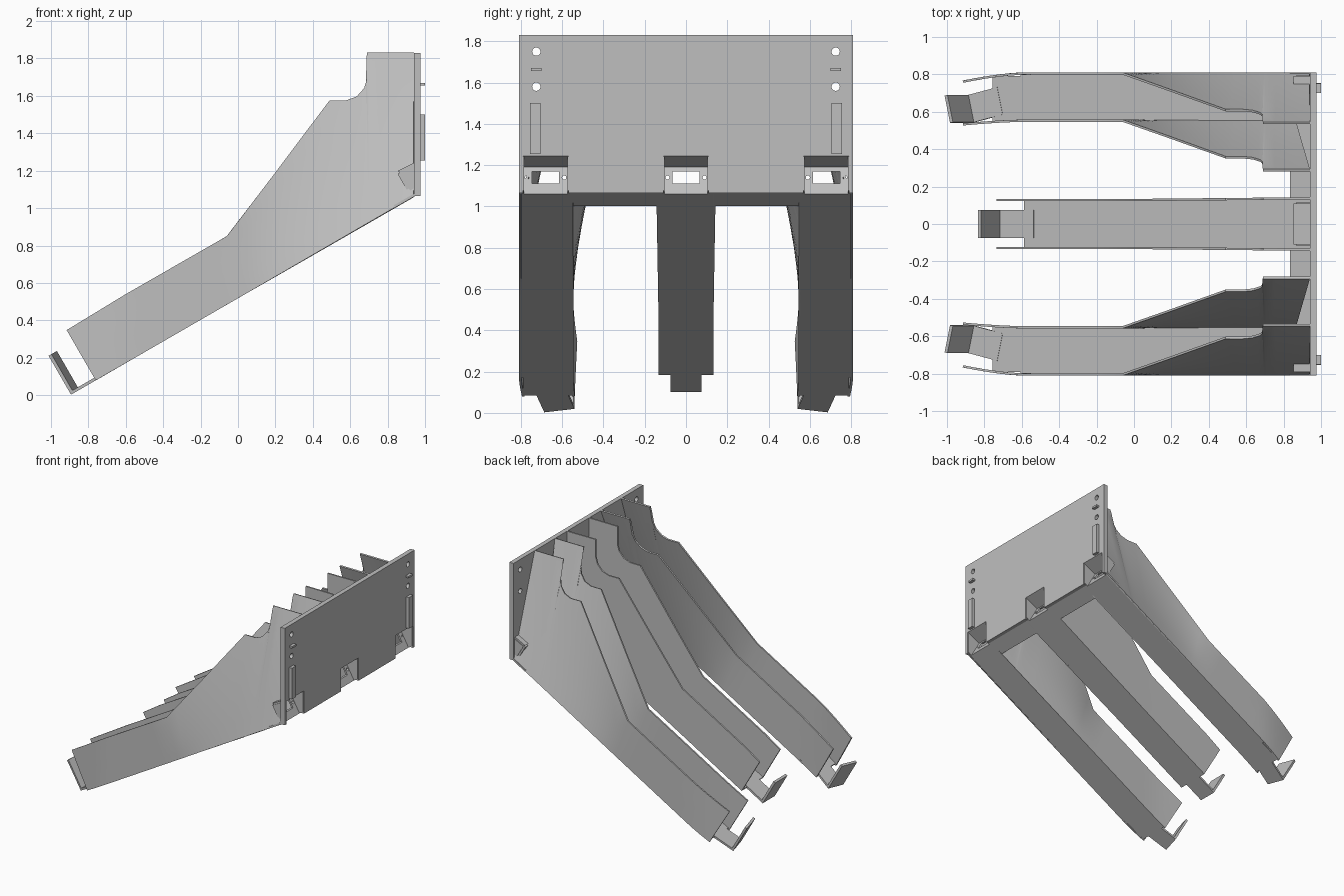
import bpy, bmesh, math
from mathutils import Matrix, Vector

if "Cube" in bpy.data.objects:
    bpy.data.objects.remove(bpy.data.objects["Cube"], do_unlink=True)

grey = bpy.data.materials.new("light_grey")
grey.use_nodes = True
grey.diffuse_color = (0.52, 0.52, 0.52, 1)
grey.node_tree.nodes["Principled BSDF"].inputs["Base Color"].default_value = (0.52, 0.52, 0.52, 1)

SLOPE = math.tan(math.radians(30))
DOWN = Vector((-math.cos(math.radians(30)), 0, -0.5))   # along the floor to the tip
UP = Vector((-0.5, 0, math.cos(math.radians(30))))      # square to the floor


def floor_z(x):
    return 0.518 + SLOPE * x


def finish(name, bm):
    bmesh.ops.recalc_face_normals(bm, faces=bm.faces)
    mesh = bpy.data.meshes.new(name)
    bm.to_mesh(mesh)
    bm.free()
    obj = bpy.data.objects.new(name, mesh)
    mesh.materials.append(grey)
    bpy.context.collection.objects.link(obj)
    return obj


def prism(name, profile, y0, y1, matrix=None):
    """Extrude an xz profile from y0 to y1."""
    bm = bmesh.new()
    face = bm.faces.new([bm.verts.new((x, y0, z)) for x, z in profile])
    new = bmesh.ops.extrude_face_region(bm, geom=[face])["geom"]
    bmesh.ops.translate(bm, vec=(0, y1 - y0, 0),
                        verts=[v for v in new if isinstance(v, bmesh.types.BMVert)])
    if matrix:
        bm.transform(matrix)
    return finish(name, bm)


def box(name, x0, x1, y0, y1, z0, z1):
    return prism(name, [(x0, z0), (x1, z0), (x1, z1), (x0, z1)], y0, y1)


def rod(name, y, z, radius):
    bm = bmesh.new()
    bmesh.ops.create_cone(bm, cap_ends=True, segments=24, radius1=radius, radius2=radius, depth=0.4,
                          matrix=Matrix.Translation((0.95, y, z)) @ Matrix.Rotation(math.pi / 2, 4, 'Y'))
    return finish(name, bm)


def apply_modifier(obj, mod):
    with bpy.context.temp_override(object=obj, active_object=obj):
        bpy.ops.object.modifier_apply(modifier=mod.name)


def cut(obj, cutters):
    for c in cutters:
        mod = obj.modifiers.new("cut", 'BOOLEAN')
        mod.object, mod.solver = c, 'EXACT'
        apply_modifier(obj, mod)


def discard(cutters):
    for c in cutters:
        bpy.data.objects.remove(c, do_unlink=True)


# Wall outline: matching points along the bottom and the top edge
TOP = [(-0.6, 0.54), (-0.06, 0.85), (0.2, 1.19), (0.49, 1.575), (0.58, 1.575),
       (0.635, 1.595), (0.675, 1.64), (0.69, 1.69), (0.69, 1.83)]
BOTTOM = [-0.45, 0.05, 0.28, 0.52, 0.6, 0.645, 0.675, 0.695, 0.71]


def wall(name, tip_x, rear_x, y_of):
    """Ruled sheet between floor line and top edge; y_of(x, t, top_z) places it."""
    tip = Vector((tip_x, 0, floor_z(tip_x)))
    high = tip + UP * 0.31
    tops = [(high.x, high.z)] + TOP + [(0.94, 1.83)]
    bottoms = [tip_x] + BOTTOM + [rear_x]
    pairs = []
    for i in range(len(tops) - 1):
        for k in range(4):
            f = k / 4
            pairs.append((Vector(tops[i]).lerp(Vector(tops[i + 1]), f),
                          bottoms[i] + (bottoms[i + 1] - bottoms[i]) * f))
    pairs.append((Vector(tops[-1]), bottoms[-1]))
    bm, rows, steps = bmesh.new(), [], 6
    for top, bx in pairs:
        low = Vector((bx, floor_z(bx)))
        row = []
        for j in range(steps + 1):
            t = j / steps
            p = low.lerp(top, t)
            row.append(bm.verts.new((p.x, y_of(p.x, t, top.y), p.y)))
        rows.append(row)
    for a, b in zip(rows, rows[1:]):
        for j in range(steps):
            bm.faces.new((a[j], b[j], b[j + 1], a[j + 1]))
    obj = finish(name, bm)
    mod = obj.modifiers.new("thickness", 'SOLIDIFY')
    mod.thickness, mod.offset = 0.012, 0
    apply_modifier(obj, mod)
    bpy.ops.object.select_all(action='DESELECT')
    obj.select_set(True)
    bpy.context.view_layer.objects.active = obj
    bpy.ops.object.shade_smooth_by_angle(angle=math.radians(30))
    return obj


def leaning(side, base, bend):
    """Wall that leans to the centre at the rear and bends in at the tip."""
    def y_of(x, t, top_z):
        lean = max(0, top_z - 0.85) * 0.27 * t
        curl = bend * (max(0, -0.6 - x) / 0.3) ** 1.5
        return side * (base - lean - curl)
    return y_of


def slab(name, x0, x1, y0, y1):
    t = UP * 0.014
    return prism(name, [(x0, floor_z(x0)), (x1, floor_z(x1)),
                        (x1 + t.x, floor_z(x1) + t.z), (x0 + t.x, floor_z(x0) + t.z)], y0, y1)


def hook(name, tip_x, y, width, length, lip, turn=0):
    """Tongue past the channel tip with an upturned lip."""
    tip = Vector((tip_x, 0, floor_z(tip_x)))
    shape = [(-0.06, 0), (length, 0), (length, lip), (length - 0.018, lip),
             (length - 0.018, 0.016), (-0.06, 0.016)]
    pts = [tip + DOWN * s + UP * n for s, n in shape]
    pivot = Matrix.Translation((tip.x, y, tip.z))
    spin = pivot @ Matrix.Rotation(turn, 4, UP) @ pivot.inverted()
    prism(name, [(p.x, p.z) for p in pts], y - width / 2, y + width / 2, spin)


# Sockets cut in the lower edge of the plate
CENTRES = {"right": -0.68, "middle": 0, "left": 0.68}
POCKET = [(0.96, 1.025), (0.865, 1.19), (0.975, 1.245), (1.1, 1.31), (1.1, 1.025)]
pockets = [prism("pocket_cutter", POCKET, y - 0.11, y + 0.11) for y in CENTRES.values()]

# Back plate with mounting holes and raised tabs
plate = box("back_plate", 0.94, 0.976, -0.81, 0.81, 1.065, 1.83)
holes = [rod("hole_cutter", s * 0.725, z, 0.02) for s in (-1, 1) for z in (1.58, 1.75)]
cut(plate, pockets + holes)
discard(holes)
for side, s in (("right", -1), ("left", 1)):
    box(side + "_long_tab", 0.97, 1.0, s * 0.73 - 0.025, s * 0.73 + 0.025, 1.255, 1.5)
    box(side + "_short_tab", 0.97, 1.0, s * 0.725 - 0.025, s * 0.725 + 0.025, 1.655, 1.67)

# Cross floor under the plate
cut(slab("cross_floor", 0.84, 0.976, -0.81, 0.81), pockets)

# Socket linings: pierced frame, roof and cheeks
for side, y in CENTRES.items():
    frame = prism(side + "_socket_frame",
                  [(0.94, 1.06), (0.865, 1.19), (0.853, 1.183), (0.928, 1.053)], y - 0.11, y + 0.11)
    cutters = [box("window_cutter", 0.8, 1.1, y - 0.065, y + 0.065, 1.11, 1.17),
               rod("screw_cutter", y - 0.09, 1.14, 0.01), rod("screw_cutter", y + 0.09, 1.14, 0.01)]
    cut(frame, cutters)
    discard(cutters)
    prism(side + "_socket_roof", [(0.865, 1.19), (0.975, 1.245), (0.965, 1.255), (0.853, 1.198)],
          y - 0.11, y + 0.11)
    for label, e in (("right", -0.11), ("left", 0.11)):
        prism(side + "_socket_" + label + "_cheek",
              [(0.94, 1.06), (0.865, 1.19), (0.97, 1.243), (0.97, 1.077)], y + e - 0.005, y + e + 0.005)

# Outer channels
for side, s in (("right", -1), ("left", 1)):
    outer = wall(side + "_outer_wall", -0.76, 0.94, leaning(s, 0.804, 0.04))
    cut(outer, pockets)
    wall(side + "_inner_wall", -0.76, 0.865, leaning(s, 0.552, 0.018))
    lo, hi = sorted((s * 0.55, s * 0.805))
    slab(side + "_channel_floor", -0.6, 0.84, lo, hi)
    lo, hi = sorted((s * 0.545, s * 0.79))
    slab(side + "_channel_tip", -0.75, -0.6, lo, hi)
    hook(side + "_hook", -0.76, s * 0.645, 0.15, 0.14, 0.24, s * math.radians(13))

# Middle channel
for side, s in (("right", -1), ("left", 1)):
    wall("middle_" + side + "_wall", -0.58, 0.94,
         lambda x, t, top_z, s=s: s * (0.128 + 0.01 * max(0, x)))
slab("middle_channel_floor", -0.58, 0.84, -0.13, 0.13)
hook("middle_hook", -0.58, 0, 0.15, 0.165, 0.22)

discard(pockets)
